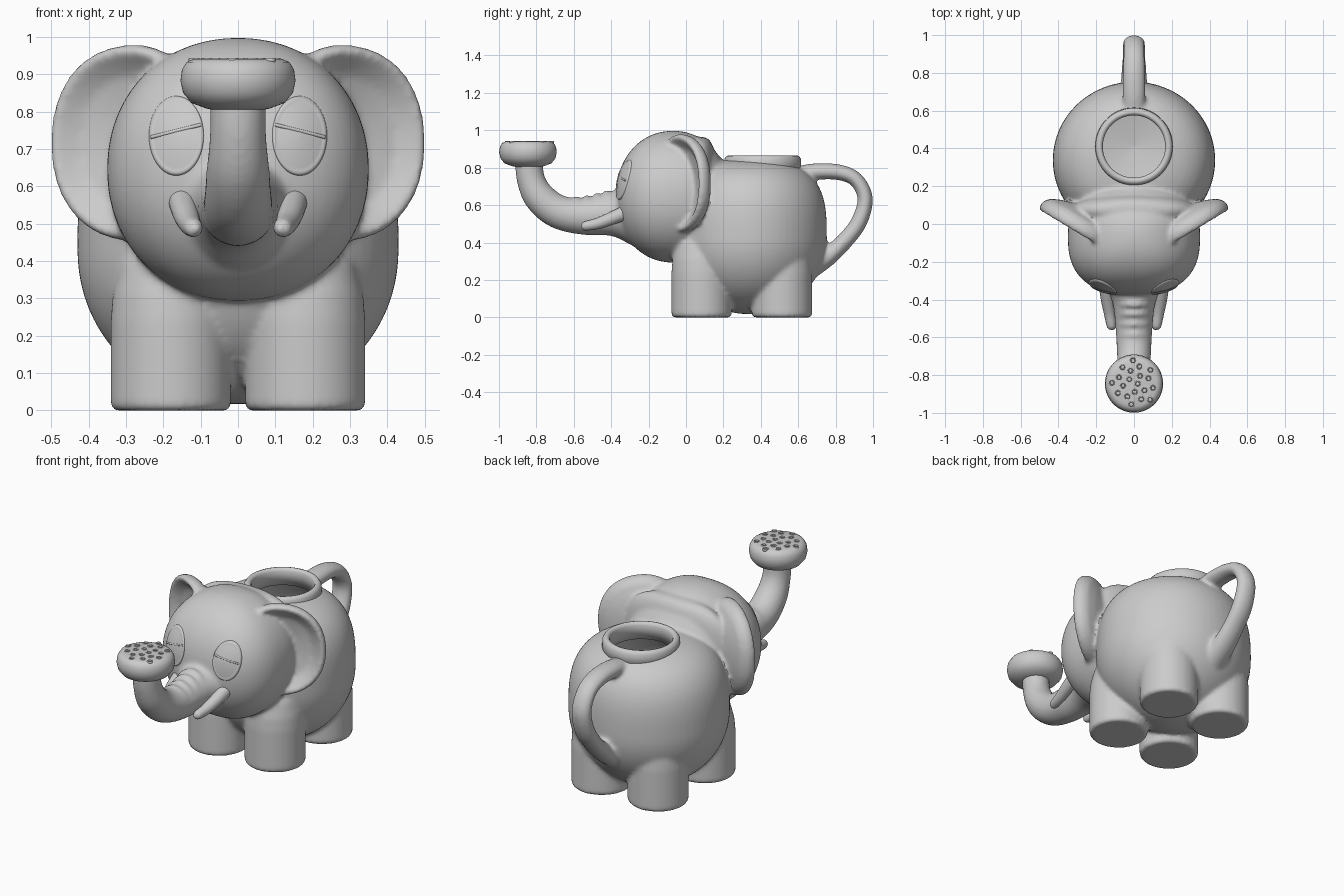
import bpy, bmesh, math
from mathutils import Vector as V

if "Cube" in bpy.data.objects:
    bpy.data.objects.remove(bpy.data.objects["Cube"])

TAU = 2 * math.pi


def finish(name, bm):
    bmesh.ops.recalc_face_normals(bm, faces=bm.faces)
    me = bpy.data.meshes.new(name)
    bm.to_mesh(me)
    bm.free()
    for p in me.polygons:
        p.use_smooth = True
    ob = bpy.data.objects.new(name, me)
    bpy.context.collection.objects.link(ob)
    return ob


def loft(name, rings, closed=False):
    """Skin a list of equal-length rings, capped unless closed."""
    bm = bmesh.new()
    rv = [[bm.verts.new(p) for p in r] for r in rings]
    n = len(rings[0])
    pairs = list(zip(rv, rv[1:])) + ([(rv[-1], rv[0])] if closed else [])
    for a, b in pairs:
        for i in range(n):
            j = (i + 1) % n
            bm.faces.new((a[i], a[j], b[j], b[i]))
    if not closed:
        bm.faces.new(rv[0])
        bm.faces.new(rv[-1])
    return finish(name, bm)


def lathe(name, profile, cx, cy, seg=48, closed=False):
    return loft(name, [[(cx + r * math.cos(TAU * i / seg), cy + r * math.sin(TAU * i / seg), z)
                        for i in range(seg)] for r, z in profile], closed)


def catmull(pts, k):
    out = []
    for i in range(len(pts) - 1):
        p0, p1, p2, p3 = (V(pts[max(0, min(len(pts) - 1, i + d))]) for d in (-1, 0, 1, 2))
        for s in range(k):
            t = s / k
            out.append(0.5 * (2 * p1 + (p2 - p0) * t + (2 * p0 - 5 * p1 + 4 * p2 - p3) * t * t
                              + (3 * p1 - p0 - 3 * p2 + p3) * t ** 3))
    return out + [V(pts[-1])]


def tube(name, pts, ref=(1, 0, 0), wide=1.0, seg=24, k=6):
    """Sweep along (x, y, z, radius) points; wide stretches along ref."""
    path = catmull(pts, k)
    rings = []
    for i, p in enumerate(path):
        t = (path[min(i + 1, len(path) - 1)].xyz - path[max(i - 1, 0)].xyz).normalized()
        u = (V(ref) - t * t.dot(V(ref))).normalized()
        w = t.cross(u)
        r = p[3]
        rings.append([p.xyz + u * r * wide * math.cos(TAU * a / seg) + w * r * math.sin(TAU * a / seg)
                      for a in range(seg)])
    return loft(name, rings)


def blob(name, c, rad, p_top=2.0, p_low=2.0, plan=2.0):
    """Ellipsoid whose profile and plan get fuller for powers above 2."""
    bm = bmesh.new()
    bmesh.ops.create_uvsphere(bm, u_segments=64, v_segments=40, radius=1)
    for v in bm.verts:
        p = p_top if v.co.z > 0 else p_low
        r = (abs(v.co.x) ** plan + abs(v.co.y) ** plan) ** (1 / plan)
        d = (r ** p + abs(v.co.z) ** p) ** (1 / p)
        v.co = V([c[i] + rad[i] * v.co[i] / d for i in range(3)])
    return finish(name, bm)


def activate(obs):
    bpy.ops.object.select_all(action='DESELECT')
    for o in obs:
        o.select_set(True)
    bpy.context.view_layer.objects.active = obs[0]


def join(obs, name):
    activate(obs)
    bpy.ops.object.join()
    obs[0].name = name
    return obs[0]


def apply(ob, kind, **kw):
    m = ob.modifiers.new(kind, kind)
    for key, val in kw.items():
        setattr(m, key, val)
    activate([ob])
    bpy.ops.object.modifier_apply(modifier=m.name)


def cut(ob, cutter):
    cutter.hide_render = True
    apply(ob, 'BOOLEAN', operation='DIFFERENCE', solver='EXACT', object=cutter)
    bpy.data.objects.remove(cutter)
    activate([ob])
    bpy.ops.object.shade_smooth_by_angle(angle=math.radians(40))


# Body, head, neck and the ridge joining the ear backs
HC, HR, HP, PLAN = (0, -0.07, 0.645), (0.35, 0.305, 0.352), 2.1, 2.5
parts = [blob("body", (0, 0.338, 0.43), (0.43, 0.415, 0.413), 3.0, 2.05),
         blob("head", HC, HR, HP, HP, PLAN),
         blob("neck", (0, 0.06, 0.66), (0.3, 0.2, 0.25)),
         blob("ear_ridge", (0, 0.075, 0.69), (0.33, 0.09, 0.275), 3.0, 2.2)]

# Four legs with tapered tops sunk into the body
for x in (-0.18, 0.18):
    for y in (0.083, 0.513):
        parts.append(lathe("leg", [(0.15, 0), (0.161, 0.01), (0.161, 0.24), (0.155, 0.31), (0.135, 0.39),
                                   (0.09, 0.47), (0.01, 0.54)], x, y))

# Trunk spout with soft wrinkle ridges
parts.append(tube("trunk", [(0, -0.15, 0.55, 0.22), (0, -0.3, 0.555, 0.165), (0, -0.41, 0.55, 0.115),
                            (0, -0.56, 0.54, 0.097), (0, -0.69, 0.568, 0.09), (0, -0.785, 0.645, 0.084),
                            (0, -0.83, 0.74, 0.075), (0, -0.84, 0.84, 0.075)], seg=40, k=8))
for y, top in ((-0.425, 0.662), (-0.475, 0.647), (-0.53, 0.634), (-0.585, 0.628)):
    parts.append(tube("ridge", [(0.09 * math.sin(a), y, top - 0.1 * (1 - math.cos(a)), 0.02 - 0.008 * abs(a))
                                for a in (-1.2, -0.8, -0.4, 0, 0.4, 0.8, 1.2)], ref=(0, 1, 0), seg=12))

# Tail-like handle
parts.append(tube("handle", [(0, 0.6, 0.77, 0.04), (0, 0.7, 0.78, 0.044), (0, 0.82, 0.775, 0.042),
                             (0, 0.91, 0.735, 0.04), (0, 0.958, 0.635, 0.041), (0, 0.925, 0.51, 0.044),
                             (0, 0.85, 0.41, 0.045), (0, 0.76, 0.325, 0.05), (0, 0.66, 0.25, 0.05)],
                  wide=1.4))

# Ears: bowls open to the front and outside
ANG = math.radians(31)
for s in (1, -1):
    rings = []
    for t, d in ((0.02, -0.06), (0.4, -0.056), (0.7, -0.038), (0.84, -0.01), (0.91, 0.006), (0.96, 0.006),
                 (1, -0.012), (0.99, -0.045), (0.9, -0.075), (0.7, -0.1), (0.4, -0.125), (0.02, -0.14)):
        ring = []
        for i in range(64):
            c, n = math.cos(TAU * i / 64), math.sin(TAU * i / 64)
            q = t / (abs(c) ** 2.2 + abs(n) ** 2.2) ** (1 / 2.2)
            u, v = q * c, q * n
            if u < 0:
                v *= 1 - 0.35 * u * u
            u *= 0.258
            ring.append((s * (0.285 + u * math.cos(ANG) + d * math.sin(ANG)),
                         -0.05 + u * math.sin(ANG) - d * math.cos(ANG), 0.716 + v * 0.263))
        rings.append(ring)
    parts.append(loft("ear", rings))

# Fuse into one smooth shell, then hollow it
shell = join(parts, "elephant_can_body")
apply(shell, 'REMESH', mode='VOXEL', voxel_size=0.0105, use_smooth_shade=True)
apply(shell, 'SMOOTH', factor=0.5, iterations=9)
cut(shell, lathe("cavity_cutter", [(0.01, 0.1), (0.2, 0.14), (0.29, 0.28), (0.31, 0.45), (0.28, 0.63),
                                   (0.22, 0.74), (0.168, 0.79), (0.168, 0.95)], 0, 0.41))

# Filling hole rim
lathe("opening_rim", [(0.165, 0.77), (0.165, 0.85), (0.172, 0.862), (0.182, 0.866), (0.194, 0.862),
                      (0.204, 0.848), (0.208, 0.77)], 0, 0.41, 64, closed=True)

# Sprinkler rose with rimmed holes
RY = -0.845
rose = lathe("sprinkler_rose", [(0.07, 0.805), (0.085, 0.808), (0.125, 0.823), (0.147, 0.85), (0.154, 0.882),
                                (0.15, 0.912), (0.138, 0.932), (0.12, 0.94), (0.01, 0.941)], 0, RY, 64)
spots = []
for i in range(20):
    r, a = 0.125 * math.sqrt((i + 0.5) / 20), i * 2.39996
    spots.append((r * math.cos(a), RY + r * math.sin(a)))
cut(rose, join([lathe("hole", [(0.009, 0.925), (0.009, 0.96)], x, y, 12) for x, y in spots], "hole_cutter"))
join([lathe("ring", [(0.009, 0.93), (0.009, 0.942), (0.012, 0.9435), (0.015, 0.942), (0.016, 0.93)],
            x, y, 14, closed=True) for x, y in spots], "rose_hole_rims")


def face_y(x, z):
    q = (1 - abs((z - HC[2]) / HR[2]) ** HP) ** (PLAN / HP)
    return HC[1] - HR[1] * max(q - abs(x / HR[0]) ** PLAN, 0) ** (1 / PLAN)


for s, side in ((1, "left"), (-1, "right")):
    # Tusk
    tube("tusk_" + side, [(s * 0.15, -0.29, 0.575, 0.04), (s * 0.142, -0.39, 0.532, 0.035),
                          (s * 0.13, -0.47, 0.502, 0.03), (s * 0.12, -0.535, 0.489, 0.025),
                          (s * 0.117, -0.555, 0.487, 0.016), (s * 0.117, -0.562, 0.487, 0.003)])

    # Closed eye: raised oval following the face, plus lid line
    rings = []
    for t, d in ((1.03, -0.015), (1, 0.002), (0.95, 0.008), (0.89, 0.006), (0.8, 0.006), (0.5, 0.009), (0.02, 0.01)):
        ring = []
        for i in range(40):
            x = 0.165 + 0.073 * t * math.cos(TAU * i / 40)
            z = 0.735 + 0.106 * t * math.sin(TAU * i / 40)
            ring.append((s * x, face_y(x, z) - d, z))
        rings.append(ring)
    loft("eye_" + side, rings)
    lid = [(x, 0.765 - 0.25 * (x - 0.097)) for x in (0.1, 0.13, 0.165, 0.2, 0.232)]
    tube("eyelid_" + side, [(s * x, face_y(x, z) - 0.006, z, 0.005) for x, z in lid], ref=(0, 0, 1), seg=10)
